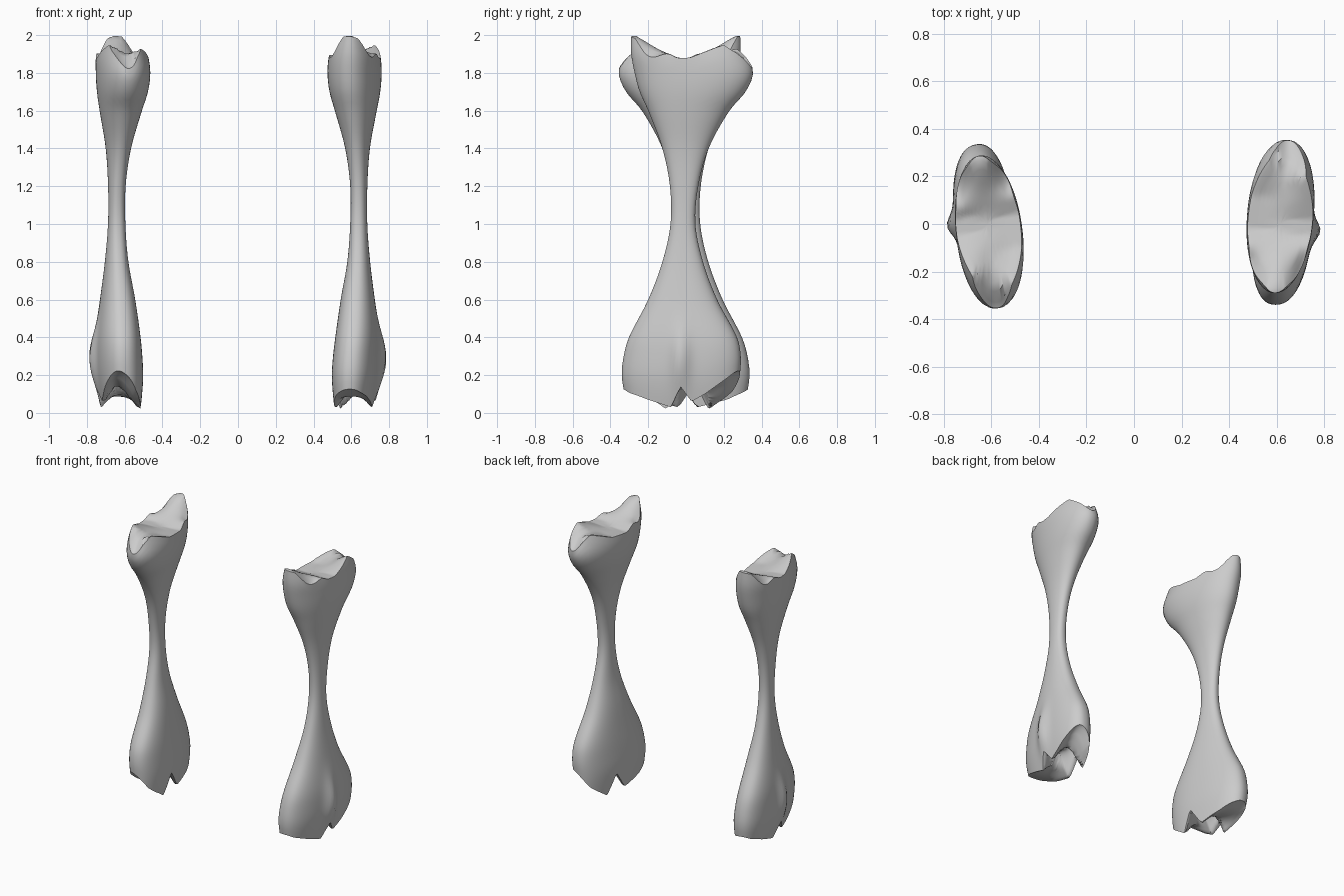
import bpy, bmesh, math

if "Cube" in bpy.data.objects:
    bpy.data.objects.remove(bpy.data.objects["Cube"])

# Cross-sections: z, x min, x max, y min, y max, shear (x is relative to the bone axis)
SECTIONS = [
    (0.00, -.110, .080, -.30, .24, .09),
    (0.10, -.120, .104, -.325, .27, .09),
    (0.20, -.126, .120, -.340, .285, .09),
    (0.30, -.120, .124, -.330, .290, .09),
    (0.40, -.110, .120, -.302, .270, .08),
    (0.60, -.084, .094, -.200, .165, .06),
    (0.80, -.050, .070, -.125, .090, .05),
    (1.00, -.035, .055, -.082, .050, .05),
    (1.20, -.035, .055, -.085, .065, .05),
    (1.40, -.062, .068, -.125, .120, .05),
    (1.60, -.117, .102, -.200, .230, .07),
    (1.70, -.146, .118, -.245, .315, .08),
    (1.80, -.157, .124, -.272, .355, .08),
    (1.90, -.145, .118, -.290, .325, .08),
    (2.00, -.105, .080, -.290, .290, .08),
]
# Rim heights along y, on the outer and inner sides
TOP_OUT = [(-.30, 1.99), (-.27, 2.0), (-.15, 1.935), (-.05, 1.88), (.02, 1.88),
           (.2, 1.95), (.28, 1.90), (.36, 1.84)]
TOP_IN = [(-.30, 1.99), (-.27, 2.0), (-.15, 1.92), (-.02, 1.865), (.12, 1.875),
          (.27, 1.93), (.32, 1.89), (.36, 1.84)]
BOT_OUT = [(-.34, .13), (-.30, .105), (-.2, .07), (-.08, .03), (-.03, .14), (.03, .06),
           (.1, .10), (.24, .20), (.30, .24)]
BOT_IN = [(-.34, .13), (-.30, .11), (-.2, .07), (-.04, .03), (.05, .16), (.12, .02),
          (.2, .07), (.25, .11), (.30, .18)]
COLS, ROWS, CAPS = 128, 48, 10


def linear(table, v):
    if v <= table[0][0]:
        return table[0][1]
    for (a, p), (b, q) in zip(table, table[1:]):
        if v <= b:
            return p + (q - p) * (v - a) / (b - a)
    return table[-1][1]


def smooth(v, a, b):
    t = min(1, max(0, (v - a) / (b - a)))
    return t * t * (3 - 2 * t)


def section(z):
    # Smooth cubic interpolation between cross-sections
    S = SECTIONS
    z = min(max(z, 0), 2)
    i = max(k for k in range(len(S) - 1) if S[k][0] <= z)
    a, b = S[i], S[i + 1]
    p, q = S[max(i - 1, 0)], S[min(i + 2, len(S) - 1)]
    h = b[0] - a[0]
    t = (z - a[0]) / h
    out = []
    for k in range(1, 6):
        m0 = (b[k] - p[k]) / (b[0] - p[0]) * h
        m1 = (q[k] - a[k]) / (q[0] - a[0]) * h
        out.append((2*t**3 - 3*t*t + 1) * a[k] + (t**3 - 2*t*t + t) * m0
                   + (3*t*t - 2*t**3) * b[k] + (t**3 - t*t) * m1)
    return out


def outline(ang, z):
    x0, x1, y0, y1, sh = section(z)
    power = 2.3 - .2 * smooth(z, 1.1, 1.5)
    c, s = math.cos(ang), math.sin(ang)
    c = math.copysign(abs(c) ** (2 / power), c)
    s = math.copysign(abs(s) ** (2 / power), s)
    y = (y0 + y1) / 2 + s * (y1 - y0) / 2
    x = (x0 + x1) / 2 + c * (x1 - x0) / 2 + sh * y
    # outer ridge above the lower notch
    if c > 0:
        x += .034 * math.exp(-((y + .03) / .05) ** 2) * math.exp(-((z - .29) / .15) ** 2)
    return x, y


def top_z(x, y):
    u = x - .08 * y
    z = linear(TOP_IN, y) + (linear(TOP_OUT, y) - linear(TOP_IN, y)) * smooth(u, -.1, .09)
    z -= 8 * (u + .02) ** 2 * smooth(-y, .08, .24)
    z -= .025 * math.exp(-(u / .05) ** 2) * smooth(y, .08, .25)
    return z


def bottom_z(x, y):
    u = x - .09 * y
    z = linear(BOT_IN, y) + (linear(BOT_OUT, y) - linear(BOT_IN, y)) * smooth(u, -.08, .06)
    arch = .08 * math.exp(-(y / .16) ** 2)
    return z + arch * max(0, 1 - ((u + .01) / .09) ** 2)


def settle(ang, fn, z):
    # find the rim where the side wall meets an end surface
    for _ in range(12):
        z = .5 * z + .5 * fn(*outline(ang, z))
    return z


def make_bone(name, centre, turn):
    bm = bmesh.new()
    angs = [2 * math.pi * i / COLS for i in range(COLS)]
    lo = [settle(a, bottom_z, .1) for a in angs]
    hi = [settle(a, top_z, 1.88) for a in angs]
    rings = []
    # shaft wall
    for r in range(ROWS + 1):
        t = r / ROWS
        ring = []
        for a, l, h in zip(angs, lo, hi):
            z = l + (h - l) * t
            ring.append(bm.verts.new((*outline(a, z), z)))
        rings.append(ring)

    # sculpted joint surfaces at both ends
    def cap(rim, fn):
        made = []
        cx = sum(v.co.x for v in rim) / COLS
        for k in range(1, CAPS):
            s = 1 - k / CAPS
            ring = []
            for v in rim:
                x, y = cx + (v.co.x - cx) * s, v.co.y * (s if k > 1 else .93)
                z = v.co.z + (fn(x, y) - v.co.z) * smooth(k, 0, 2)
                ring.append(bm.verts.new((x, y, z)))
            made.append(ring)
        return made, bm.verts.new((cx, 0, fn(cx, 0)))

    bottom, b_mid = cap(rings[0], bottom_z)
    top, t_mid = cap(rings[-1], top_z)
    rings = bottom[::-1] + rings + top
    for i in range(COLS):
        j = (i + 1) % COLS
        for a, b in zip(rings, rings[1:]):
            bm.faces.new((a[i], a[j], b[j], b[i]))
        bm.faces.new((b_mid, rings[0][j], rings[0][i]))
        bm.faces.new((t_mid, rings[-1][i], rings[-1][j]))
    bmesh.ops.recalc_face_normals(bm, faces=bm.faces)
    mesh = bpy.data.meshes.new(name)
    bm.to_mesh(mesh)
    bm.free()
    ob = bpy.data.objects.new(name, mesh)
    bpy.context.collection.objects.link(ob)
    ob.location = centre
    ob.rotation_euler.z = math.radians(turn)
    bpy.ops.object.select_all(action='DESELECT')
    ob.select_set(True)
    bpy.context.view_layer.objects.active = ob
    bpy.ops.object.shade_smooth_by_angle(angle=math.radians(40))


# Pair of bones, the second turned round
make_bone("right_bone", (.63, 0, 0), 0)
make_bone("left_bone", (-.63, -.005, 0), 192)
